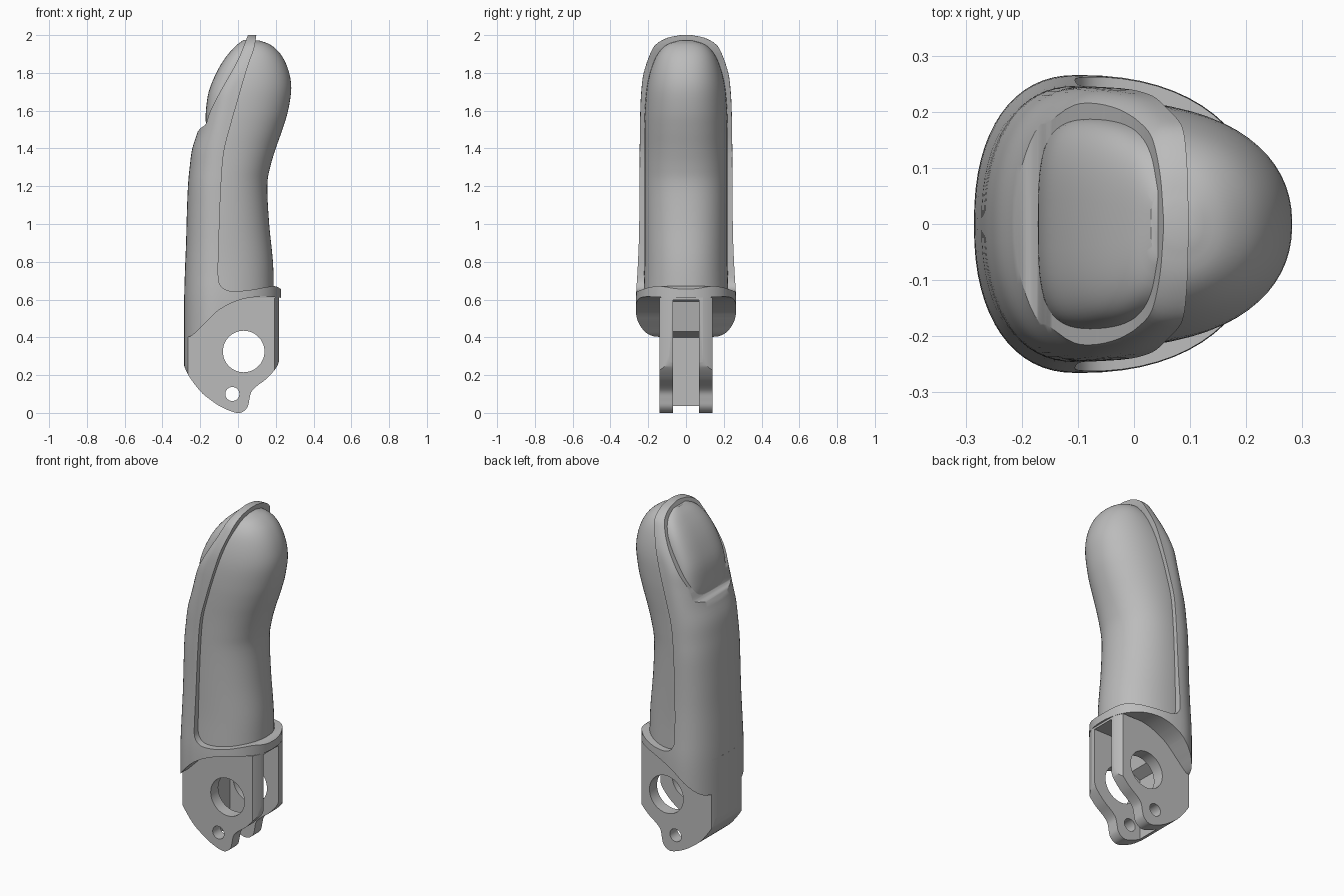
import bpy
import bmesh
from math import cos, sin, pi, radians
from mathutils import Vector

if "Cube" in bpy.data.objects:
    bpy.data.objects.remove(bpy.data.objects["Cube"], do_unlink=True)

grey = bpy.data.materials.new("plain_grey")
grey.use_nodes = True
grey.diffuse_color = (0.5, 0.5, 0.5, 1)
grey.node_tree.nodes["Principled BSDF"].inputs["Base Color"].default_value = (0.5, 0.5, 0.5, 1)


def spline(points, steps=4):
    """Smooth curve through a list of points of any dimension."""
    p = [Vector(q) for q in points]
    p = [2 * p[0] - p[1]] + p + [2 * p[-1] - p[-2]]
    out = []
    for a, b, c, d in zip(p, p[1:], p[2:], p[3:]):
        for i in range(steps):
            t = i / steps
            out.append(b + (c - a) * (t / 2) + (2 * a - 5 * b + 4 * c - d) * (t * t / 2)
                       + (3 * b - a - 3 * c + d) * (t ** 3 / 2))
    return out + [p[-2]]


def make(name, bm):
    bmesh.ops.recalc_face_normals(bm, faces=bm.faces)
    mesh = bpy.data.meshes.new(name)
    bm.to_mesh(mesh)
    bm.free()
    mesh.materials.append(grey)
    obj = bpy.data.objects.new(name, mesh)
    bpy.context.collection.objects.link(obj)
    return obj


def loft(name, keys, power=2.3, sides=64):
    """Egg-shaped rings; each key is height, back, widest, front, half width."""
    bm = bmesh.new()
    rings = []
    for z, back, mid, front, half in spline(keys):
        ring = []
        for i in range(sides):
            c, s = cos(2 * pi * i / sides), sin(2 * pi * i / sides)
            reach = front - mid if c > 0 else back - mid
            x = mid + reach * abs(c) ** (2 / power)
            y = half * abs(s) ** (2 / power) * (1 if s > 0 else -1)
            ring.append(bm.verts.new((x, y, z)))
        rings.append(ring)
    for low, high in zip(rings, rings[1:]):
        for i in range(sides):
            j = (i + 1) % sides
            bm.faces.new((low[i], low[j], high[j], high[i]))
    bm.faces.new(rings[0])
    bm.faces.new(rings[-1])
    return make(name, bm)


def prism(name, outline, half):
    """Side outline in x and z, extruded across y."""
    bm = bmesh.new()
    face = bm.faces.new([bm.verts.new((x, -half, z)) for x, z in outline])
    moved = bmesh.ops.extrude_face_region(bm, geom=[face])["geom"]
    bmesh.ops.translate(bm, vec=(0, 2 * half, 0),
                        verts=[v for v in moved if isinstance(v, bmesh.types.BMVert)])
    return make(name, bm)


def disc(x, z, radius, count=48):
    return [(x + radius * cos(2 * pi * i / count), z + radius * sin(2 * pi * i / count))
            for i in range(count)]


def combine(obj, tool, operation):
    """Apply one boolean and throw the tool away."""
    mod = obj.modifiers.new("cut", "BOOLEAN")
    mod.operation, mod.solver, mod.object = operation, "EXACT", tool
    bpy.context.view_layer.update()
    result = bpy.data.meshes.new_from_object(
        obj.evaluated_get(bpy.context.evaluated_depsgraph_get()))
    obj.modifiers.clear()
    obj.data = result
    bpy.data.objects.remove(tool, do_unlink=True)


# Back shell: full finger volume trimmed to its side outline
shell = loft("back_shell", [
    (0.2, -.285, -.1, .228, .265), (0.4, -.285, -.1, .228, .265),
    (0.6, -.285, -.1, .228, .265), (0.75, -.281, -.1, .226, .257),
    (0.9, -.275, -.1, .22, .25), (1.05, -.271, -.1, .21, .247),
    (1.2, -.265, -.1, .2, .246), (1.3, -.256, -.09, .21, .245),
    (1.4, -.242, -.08, .24, .245), (1.5, -.21, -.07, .27, .244),
    (1.6, -.185, -.05, .29, .242), (1.7, -.16, -.03, .3, .237),
    (1.8, -.11, .02, .29, .224), (1.9, -.05, .06, .25, .19),
    (1.95, -.02, .075, .2, .16), (1.985, .02, .08, .15, .1), (2.0, .05, .08, .11, .03)])
underside = spline([(-.28, .4), (-.24, .412), (-.18, .47), (-.1, .545), (0, .595),
                    (.1, .614), (.2, .612), (.3, .6)])
rim = spline([(.1, 2.02), (.085, 1.93), (.05, 1.83), (0, 1.66), (-.04, 1.52), (-.075, 1.38),
              (-.09, 1.2), (-.1, .95), (-.105, .74), (-.095, .68), (-.06, .65), (0, .645),
              (.08, .653), (.15, .666), (.2, .67), (.25, .64)][::-1])
nail_seat = spline([(.06, 2.02), (0, 1.87), (-.1, 1.69), (-.15, 1.59), (-.17, 1.53),
                    (-.2, 1.505), (-.23, 1.465), (-.27, 1.4)])
combine(shell, prism("shell_cutter", [(-.4, .4)] + underside + rim + nail_seat + [(-.4, 1.4)], .5),
        "INTERSECT")

# Soft front pad
pad = loft("finger_pad", [
    (.63, -.2, -.1, .19, .225), (.8, -.2, -.1, .185, .22), (1.0, -.2, -.1, .165, .22),
    (1.2, -.18, -.09, .155, .22), (1.3, -.16, -.08, .17, .22), (1.4, -.15, -.07, .2, .22),
    (1.5, -.13, -.05, .235, .22), (1.6, -.1, -.03, .265, .218), (1.72, -.07, 0, .282, .208),
    (1.82, -.03, .03, .265, .185), (1.9, .02, .06, .225, .15),
    (1.95, .04, .08, .17, .1), (1.972, .07, .09, .11, .03)], 2.2)

# Fingernail
nail = loft("fingernail", [
    (1.46, -.16, -.08, 0, .17), (1.53, -.17, -.08, 0, .185), (1.6, -.17, -.07, 0, .19),
    (1.7, -.155, -.05, .02, .19), (1.8, -.115, -.01, .05, .184), (1.88, -.067, .02, .07, .165),
    (1.94, -.015, .045, .08, .125), (1.975, .03, .06, .085, .06)], 3.2)

# Knuckle fork: rounded block with a slot and pin holes
fork = loft("knuckle_fork", [(z, -.285, -.1, .228, .265) for z in (-.1, .2, .4, .62)])
lobe = spline([(-.29, .26), (-.26, .195), (-.2, .115), (-.15, .072), (-.09, .032), (-.02, .003),
               (.02, .003), (.05, .03), (.06, .07), (.07, .11), (.1, .142), (.15, .18),
               (.2, .235), (.216, .27)])
combine(fork, prism("fork_outline", [(-.29, .61)] + lobe + [(.216, .61)], .14), "INTERSECT")
combine(fork, prism("slot", [(-.1, -.1), (.4, -.1), (.4, .598), (-.01, .598), (-.04, .43),
                             (-.1, .4)], .07), "DIFFERENCE")
for x, z, radius in ((.03, .325, .11), (-.03, .1, .037)):
    combine(fork, prism("pin_hole", disc(x, z, radius), .5), "DIFFERENCE")

# Smooth surfaces with crisp cut edges
for obj in (shell, pad, nail, fork):
    bpy.ops.object.select_all(action="DESELECT")
    obj.select_set(True)
    bpy.context.view_layer.objects.active = obj
    bpy.ops.object.shade_smooth_by_angle(angle=radians(32))
